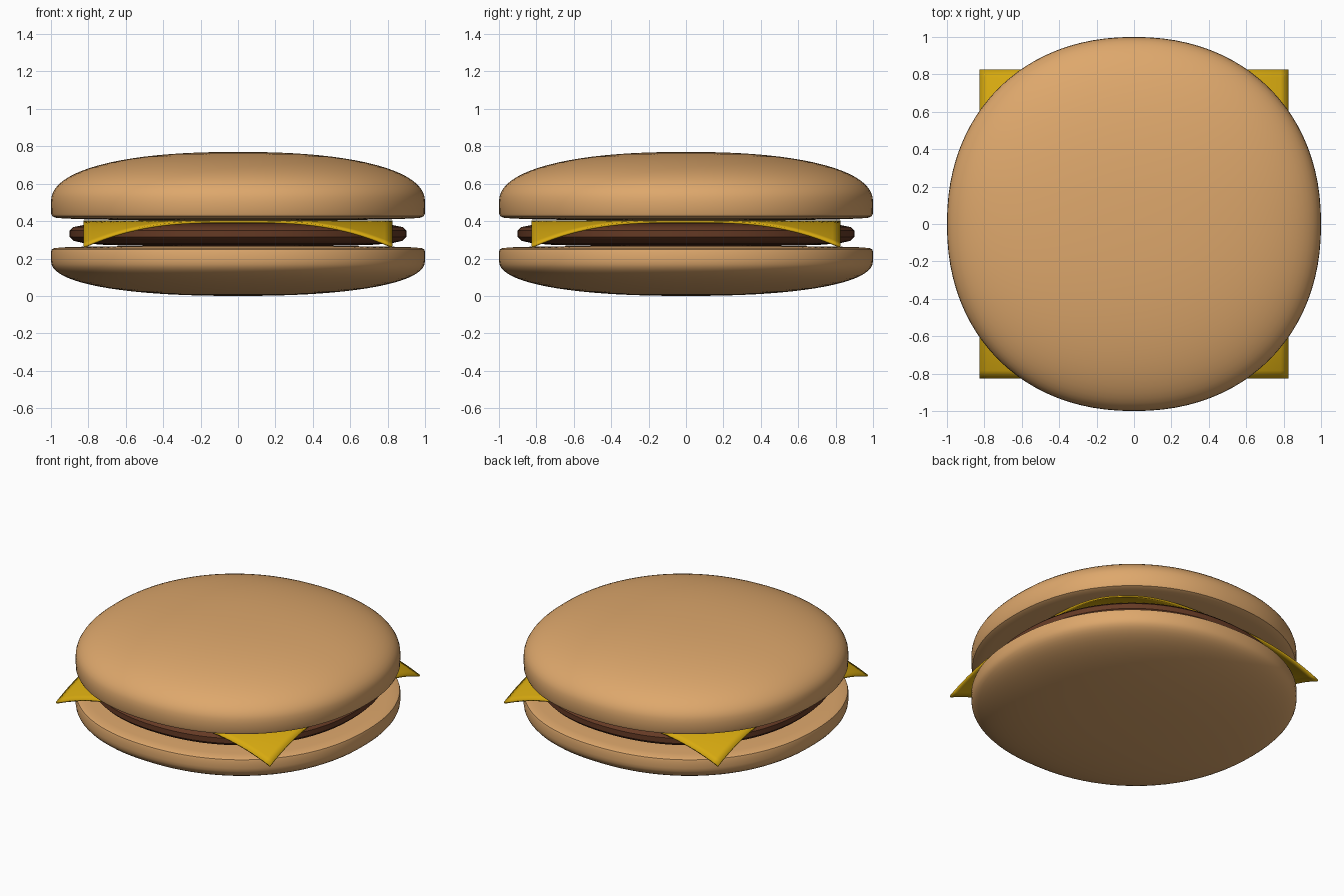
import bpy, bmesh
from math import cos, sin, pi, hypot, copysign

if "Cube" in bpy.data.objects:
    bpy.data.objects.remove(bpy.data.objects["Cube"])


def material(name, rgb):
    m = bpy.data.materials.new(name)
    m.diffuse_color = (*rgb, 1)
    m.use_nodes = True
    m.node_tree.nodes["Principled BSDF"].inputs["Base Color"].default_value = m.diffuse_color
    return m


def finish(name, bm, mat, angle):
    bmesh.ops.recalc_face_normals(bm, faces=bm.faces)
    me = bpy.data.meshes.new(name)
    bm.to_mesh(me)
    bm.free()
    me.materials.append(mat)
    ob = bpy.data.objects.new(name, me)
    bpy.context.collection.objects.link(ob)
    bpy.ops.object.select_all(action='DESELECT')
    ob.select_set(True)
    bpy.context.view_layer.objects.active = ob
    bpy.ops.object.shade_smooth_by_angle(angle=angle)
    return ob


def spow(v, e):
    return copysign(abs(v) ** e, v)


def lathe(name, profile, mat, n=96, squareness=2.16):
    """Sweep a profile of (radius, z), bottom to top, round a slightly squared circle."""
    bm = bmesh.new()
    e = 2 / squareness
    rings = []
    for r, z in profile:
        rings.append([bm.verts.new((r * spow(cos(2 * pi * i / n), e),
                                    r * spow(sin(2 * pi * i / n), e), z)) for i in range(n)])
    for a, b in zip(rings, rings[1:]):
        for i in range(n):
            j = (i + 1) % n
            bm.faces.new((a[i], a[j], b[j], b[i]))
    bm.faces.new(rings[0][::-1])
    bm.faces.new(rings[-1])
    return finish(name, bm, mat, 0.7)


def dome(z0, height, n=2.3, steps=20):
    """Rounded profile from the rim at z0 to the pole."""
    pts = []
    for k in range(steps):
        t = pi / 2 * k / steps
        pts.append((cos(t) ** (2 / n), z0 + height * sin(t) ** (2 / n)))
    return pts + [(0.03, z0 + height)]


bun = material("bun", (0.73, 0.39, 0.15))
meat = material("meat", (0.13, 0.042, 0.018))
yellow = material("cheese", (0.68, 0.40, 0.005))

# Buns
lathe("top_bun", [(0.03, 0.402), (0.5, 0.404), (0.8, 0.409), (0.93, 0.414), (0.975, 0.418),
                  (0.993, 0.426), (0.999, 0.44)] + dome(0.50, 0.27), bun)
lathe("bottom_bun", dome(0.19, -0.19)[::-1] +
      [(1.0, 0.235), (0.996, 0.249), (0.98, 0.256), (0.93, 0.26), (0.8, 0.264),
       (0.5, 0.267), (0.03, 0.268)], bun)

# Patty
lathe("patty", [(0.03, 0.266), (0.5, 0.268), (0.7, 0.272), (0.82, 0.281), (0.88, 0.295),
                (0.9, 0.315), (0.9, 0.35), (0.88, 0.368), (0.82, 0.38), (0.7, 0.387),
                (0.03, 0.39)], meat)

# Cheese slice with drooping corners
bm = bmesh.new()
bmesh.ops.create_grid(bm, x_segments=40, y_segments=40, size=0.825)
for v in bm.verts:
    over = max(0, hypot(v.co.x, v.co.y) - 0.82) / 0.347
    v.co.z = 0.403 - 0.135 * over ** 1.6
cheese = finish("cheese_slice", bm, yellow, 0.7)
solid = cheese.modifiers.new("thickness", 'SOLIDIFY')
solid.thickness = 0.012
solid.offset = -1
